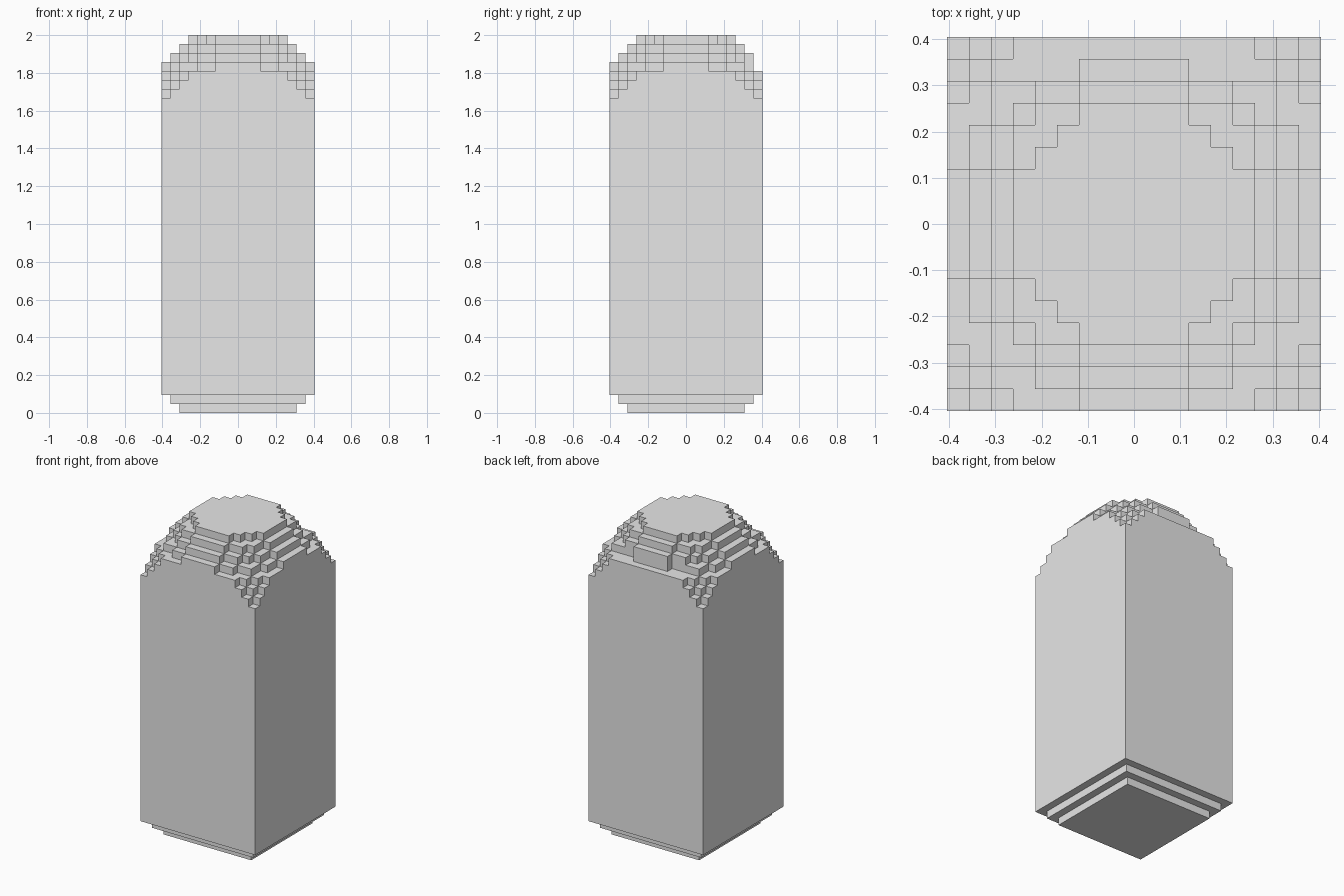
import bpy
import bmesh
from mathutils import Vector

if "Cube" in bpy.data.objects:
    bpy.data.objects.remove(bpy.data.objects["Cube"], do_unlink=True)

LAYERS = 42
UNIT = 2 / LAYERS      # edge of one block
HALF = 8               # blocks from the centre to each side

# Squared radius kept on each stepped layer of the dome, lowest first
DOME = [120, 105, 90, 72, 55, 42, 30]
DOME_START = LAYERS - len(DOME)

grey = bpy.data.materials.new("light grey")
grey.use_nodes = True
grey.diffuse_color = (0.8, 0.8, 0.8, 1)
grey.node_tree.nodes["Principled BSDF"].inputs["Base Color"].default_value = (0.8, 0.8, 0.8, 1)


def filled(x, y, z):
    """Whether the block at this cell belongs to the solid."""
    if not 0 <= z < LAYERS:
        return False
    # Base narrows in two steps below the square shaft
    reach = HALF - max(0, 2 - z)
    if max(abs(x), abs(y)) > reach:
        return False
    if z < DOME_START:
        return True
    level = z - DOME_START
    # Flattened ledge along the back of the dome
    if level == 3 and (y == HALF or (y == HALF - 1 and abs(x) > 2)):
        return False
    return x * x + y * y <= DOME[level]


def build_part(name, z_from, z_to):
    """Skin the exposed block sides of a range of layers and merge flat areas."""
    bm = bmesh.new()
    span = range(-HALF, HALF + 1)
    cells = [(x, y, z) for z in range(z_from, z_to) for y in span for x in span
             if filled(x, y, z)]
    axes = [Vector((1, 0, 0)), Vector((0, 1, 0)), Vector((0, 0, 1))]
    for cell in cells:
        centre = Vector(cell) + axes[2] / 2
        for a in range(3):
            u, v = axes[(a + 1) % 3] / 2, axes[(a + 2) % 3] / 2
            for side in (-1, 1):
                step = axes[a] * side
                if filled(*(int(c + s) for c, s in zip(cell, step))):
                    continue
                mid = centre + step / 2
                corners = [mid - u - v, mid + u - v, mid + u + v, mid - u + v]
                bm.faces.new([bm.verts.new(c * UNIT) for c in corners[::side]])
    bmesh.ops.remove_doubles(bm, verts=bm.verts, dist=UNIT / 10)
    bmesh.ops.dissolve_limit(bm, angle_limit=0.01, verts=bm.verts, edges=bm.edges)
    mesh = bpy.data.meshes.new(name)
    bm.to_mesh(mesh)
    bm.free()
    mesh.materials.append(grey)
    bpy.context.collection.objects.link(bpy.data.objects.new(name, mesh))


build_part("stepped_base", 0, 2)
build_part("shaft_and_dome", 2, LAYERS)
